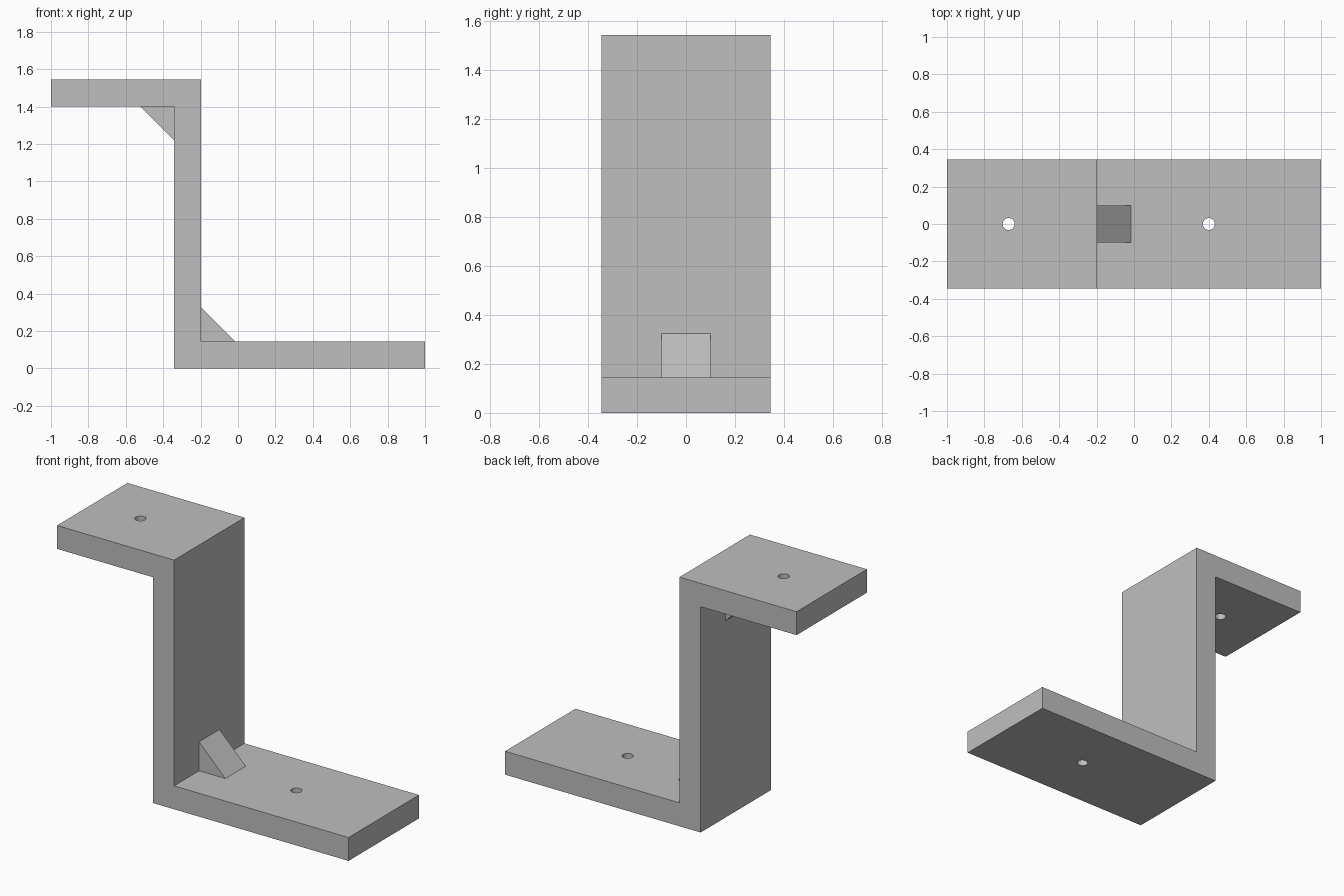
import bpy
import bmesh

cube = bpy.data.objects.get("Cube")
if cube:
    bpy.data.objects.remove(cube)

HALF_WIDTH = 0.345
HEIGHT = 1.545
THICK = 0.145
WALL_L, WALL_R = -0.342, -0.197
GUSSET = 0.18

grey = bpy.data.materials.new("plain grey")
grey.use_nodes = True
colour = (0.52, 0.52, 0.52, 1)
grey.diffuse_color = colour
grey.node_tree.nodes["Principled BSDF"].inputs["Base Color"].default_value = colour


def extrude_profile(name, points, half_width):
    """Extrude an (x, z) outline symmetrically along y."""
    bm = bmesh.new()
    face = bm.faces.new([bm.verts.new((x, -half_width, z)) for x, z in points])
    out = bmesh.ops.extrude_face_region(bm, geom=[face])
    moved = [v for v in out["geom"] if isinstance(v, bmesh.types.BMVert)]
    bmesh.ops.translate(bm, verts=moved, vec=(0, 2 * half_width, 0))
    bmesh.ops.recalc_face_normals(bm, faces=bm.faces)
    mesh = bpy.data.meshes.new(name)
    bm.to_mesh(mesh)
    bm.free()
    mesh.materials.append(grey)
    obj = bpy.data.objects.new(name, mesh)
    bpy.context.collection.objects.link(obj)
    return obj


# Z-shaped bracket: upper flange, upright wall, lower flange
bracket = extrude_profile("bracket", [
    (WALL_L, 0), (1, 0), (1, THICK), (WALL_R, THICK),
    (WALL_R, HEIGHT), (-1, HEIGHT), (-1, HEIGHT - THICK), (WALL_L, HEIGHT - THICK),
], HALF_WIDTH)

# Screw holes through both flanges
for name, x, z in (("upper_hole_cutter", -0.67, HEIGHT - THICK / 2),
                   ("lower_hole_cutter", 0.40, THICK / 2)):
    bpy.ops.mesh.primitive_cylinder_add(vertices=32, radius=0.032, depth=0.3,
                                        location=(x, 0, z))
    cutter = bpy.context.object
    cutter.name = name
    cutter.data.materials.append(grey)
    cutter.hide_render = True
    cutter.hide_set(True)
    cut = bracket.modifiers.new(name, "BOOLEAN")
    cut.operation = "DIFFERENCE"
    cut.solver = "EXACT"
    cut.object = cutter

# Triangular gussets in the two inner corners
for name, x, z, s in (("lower_gusset", WALL_R, THICK, 1),
                      ("upper_gusset", WALL_L, HEIGHT - THICK, -1)):
    extrude_profile(name, [(x, z), (x + s * GUSSET, z), (x, z + s * GUSSET)], 0.1)
